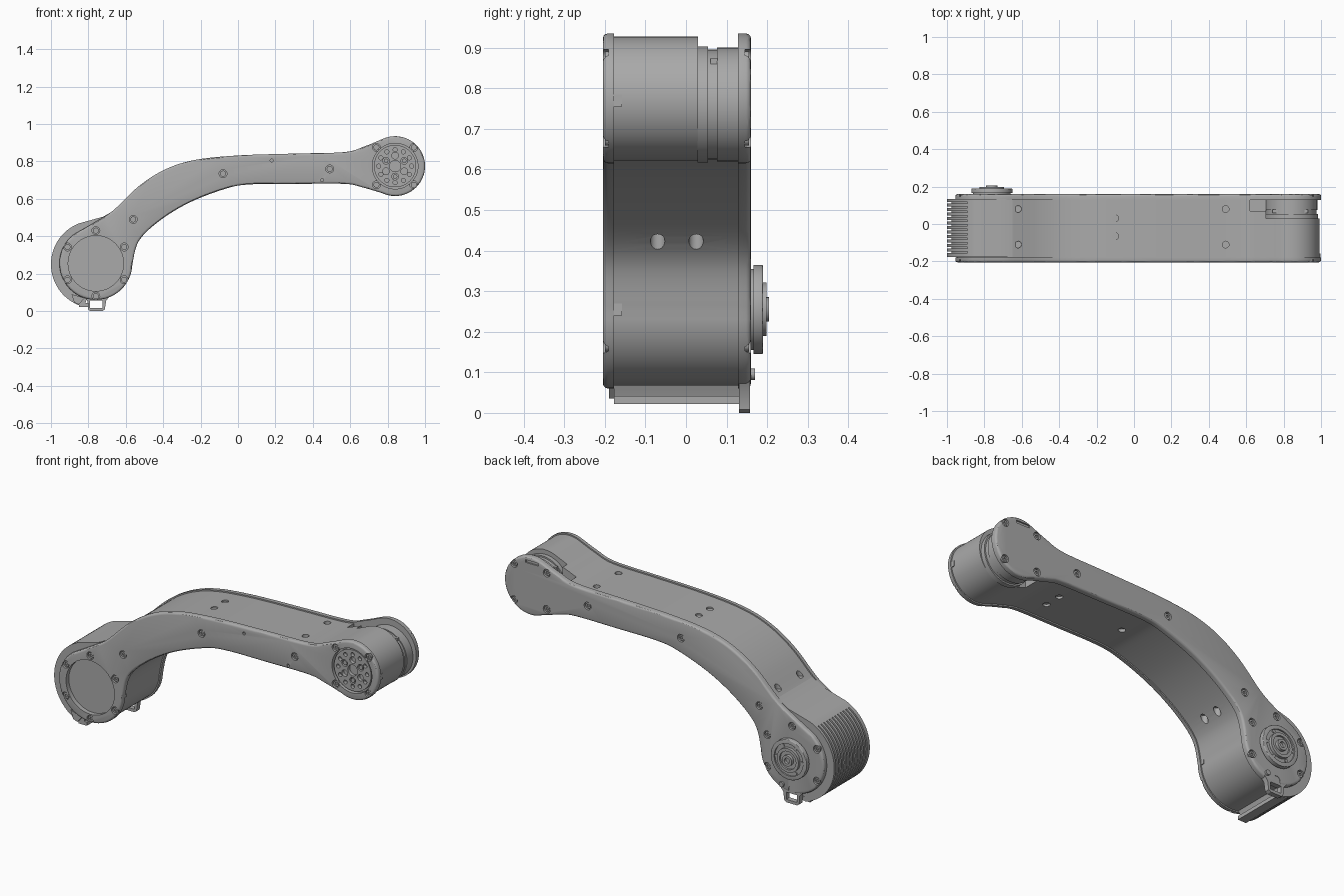
import bpy, bmesh
from math import sin, cos, pi, radians
from mathutils import Vector

if "Cube" in bpy.data.objects:
    bpy.data.objects.remove(bpy.data.objects["Cube"])

GREY = (0.40, 0.40, 0.40, 1)
mat = bpy.data.materials.new("satin grey")
mat.use_nodes = True
mat.diffuse_color = GREY
mat.node_tree.nodes["Principled BSDF"].inputs["Base Color"].default_value = GREY

BASE, TIP = (-0.76, 0.255), (0.84, 0.775)      # the two joint centres (x, z)
FRONT, FRONT_IN, BACK_IN, BACK = -0.205, -0.18, 0.13, 0.16


def arc(c, r, a0, a1, n):
    return [(c[0] + r * cos(radians(a0 + (a1 - a0) * i / n)),
             c[1] + r * sin(radians(a0 + (a1 - a0) * i / n))) for i in range(n + 1)]


def spline(pts, steps=6):
    """Smooth curve through points, first and last used as handles only."""
    out = []
    for i in range(1, len(pts) - 2):
        a, b, c, d = (Vector(p) for p in pts[i - 1:i + 3])
        for k in range(steps):
            t = k / steps
            out.append(tuple(0.5 * (2 * b + (c - a) * t + (2 * a - 5 * b + 4 * c - d) * t * t
                                    + (3 * b - a - 3 * c + d) * t ** 3)))
    return out + [tuple(pts[-2])]


def link_outline(inset=0.0):
    """Counter-clockwise outline of the whole arm."""
    base = arc(BASE, 0.195, 128, 358, 40)
    tip = arc(TIP, 0.16, -115, 115, 40)
    low = [(-0.53, 0.375), (-0.42, 0.482), (-0.26, 0.58), (-0.07, 0.653), (0.06, 0.677),
           (0.32, 0.68), (0.57, 0.68), (0.66, 0.663)]
    top = [(0.68, 0.882), (0.57, 0.85), (0.3, 0.842), (0, 0.832), (-0.23, 0.808),
           (-0.39, 0.757), (-0.53, 0.668), (-0.665, 0.54), (-0.76, 0.478)]
    pts = base[:-1] + spline([base[-2], base[-1]] + low + tip[:2]) + tip[1:-1] \
        + spline(tip[-2:] + top + base[:2])[:-1]
    if not inset:
        return pts
    out = []
    for i, p in enumerate(pts):
        d = Vector(pts[(i + 1) % len(pts)]) - Vector(pts[i - 1])
        d.normalize()
        out.append((p[0] - d.y * inset, p[1] + d.x * inset))
    return out


def add_prism(bm, outline, y0, y1):
    """Extrude an (x, z) outline from y0 to y1."""
    vs = [bm.verts.new((x, y0, z)) for x, z in outline]
    f = bm.faces.new(vs)
    r = bmesh.ops.extrude_face_region(bm, geom=[f])
    bmesh.ops.translate(bm, vec=(0, y1 - y0, 0),
                        verts=[v for v in r["geom"] if isinstance(v, bmesh.types.BMVert)])


def finish(bm, name, bevel=None):
    bmesh.ops.recalc_face_normals(bm, faces=bm.faces)
    if bevel:                                   # round the rim lying at y = bevel[0]
        edges = [e for e in bm.edges if all(abs(v.co.y - bevel[0]) < 1e-5 for v in e.verts)]
        bmesh.ops.bevel(bm, geom=edges, offset=bevel[1], segments=3, profile=0.5, affect="EDGES")
    me = bpy.data.meshes.new(name)
    bm.to_mesh(me)
    bm.free()
    me.materials.append(mat)
    ob = bpy.data.objects.new(name, me)
    bpy.context.collection.objects.link(ob)
    return ob


def prism(name, outlines, y0, y1, bevel=None):
    bm = bmesh.new()
    for o in outlines:
        add_prism(bm, o, y0, y1)
    return finish(bm, name, bevel)


def disc(c, r, n=32):
    return arc(c, r, 0, 360 - 360 / n, n - 1)


def ring(c, r, hole, n, start=0):
    return [disc((c[0] + r * cos(radians(start) + 2 * pi * i / n),
                  c[1] + r * sin(radians(start) + 2 * pi * i / n)), hole, 16) for i in range(n)]


def box(x0, x1, z0, z1):
    return [(x0, z0), (x1, z0), (x1, z1), (x0, z1)]


def cut(ob, cutter):
    m = ob.modifiers.new("cut", "BOOLEAN")
    m.operation, m.solver, m.object = "DIFFERENCE", "EXACT", cutter
    bpy.context.view_layer.objects.active = ob
    bpy.ops.object.modifier_apply(modifier=m.name)
    bpy.data.objects.remove(cutter)


# Bolt positions shared by both side plates
BOLTS = [(-0.56, 0.49), (-0.08, 0.735), (0.49, 0.76)]
BOLTS += [(TIP[0] + sx * 0.1, TIP[1] + sz * 0.1) for sx in (-1, 1) for sz in (-1, 1)]
BOLTS += [(BASE[0] + 0.175 * cos(a), BASE[1] + 0.175 * sin(a))
          for a in (radians(30 + 60 * i) for i in range(6))]
holes = [disc(b, 0.021, 20) for b in BOLTS]


def bolts(name, y0, y1, socket):
    ob = prism(name, [disc(b, 0.016, 16) for b in BOLTS], y0, y1)
    cut(ob, prism("cutter", [disc(b, 0.008, 6) for b in BOLTS], *socket))


# Front side plate with both joint openings
front = prism("front_plate", [link_outline()], FRONT, FRONT_IN + 0.002, (FRONT, 0.012))
cut(front, prism("cutter", holes, FRONT - 0.02, FRONT + 0.014))
cut(front, prism("cutter", [disc(BASE, 0.148, 64), disc(TIP, 0.122, 64)] +
                 [disc(p, 0.008, 12) for p in ((0.18, 0.805), (0.45, 0.70))], FRONT - 0.02, 0))
bolts("front_bolts", FRONT + 0.005, FRONT + 0.016, (FRONT - 0.02, FRONT + 0.012))

# Back side plate with hanging loop
back = prism("back_plate", [link_outline()], BACK_IN - 0.002, BACK, (BACK, 0.012))
cut(back, prism("cutter", holes, BACK - 0.014, BACK + 0.02))
cut(back, prism("cutter", [box(0.79, 0.87, 0.9, 0.915)], BACK - 0.008, BACK + 0.02))
bolts("back_bolts", BACK - 0.016, BACK - 0.005, (BACK - 0.012, BACK + 0.02))
loop = prism("cable_loop", [[(-0.84, 0.1), (-0.806, 0.055), (-0.802, 0.008), (-0.79, 0),
                             (-0.725, 0), (-0.712, 0.008), (-0.705, 0.055), (-0.67, 0.1)]],
             BACK_IN, BACK - 0.002)
cut(loop, prism("cutter", [box(-0.79, -0.724, 0.016, 0.056)], 0, 0.3))

# Central body between the plates
body = prism("body", [link_outline(0.007)], FRONT_IN, BACK_IN)
cut(body, prism("cutter", [box(0.705, 1.1, 0.5, 1)], 0.03, 0.2))
cut(body, prism("cutter", [box(0.62, 0.72, 0.8, 1)], 0.07, 0.2))


def panel_holes(z0, z1, spots, r=0.018):
    bm = bmesh.new()
    for x, y in spots:
        res = bmesh.ops.create_cone(bm, cap_ends=True, segments=20, radius1=r, radius2=r,
                                    depth=z1 - z0)
        bmesh.ops.translate(bm, vec=(x, y, (z0 + z1) / 2), verts=res["verts"])
    return finish(bm, "cutter")


cut(body, panel_holes(0.81, 1, [(0.49, 0.08), (0.49, -0.11), (-0.1, 0.03), (-0.1, -0.065)]))
cut(body, panel_holes(0.56, 0.8, [(-0.62, 0.08), (-0.62, -0.11)]))
cut(body, panel_holes(0.55, 0.7, [(0.49, 0.025), (0.49, -0.07), (0.06, -0.02)]))
cut(body, panel_holes(0.3, 0.45, [(-0.5, 0.025), (-0.5, -0.07)]))

# Stepped motor end at the tip
for i, (y0, y1, r) in enumerate(((0.028, 0.054, 0.143), (0.054, 0.076, 0.135), (0.076, 0.132, 0.14))):
    prism(f"tip_motor_band_{i + 1}", [disc((TIP[0], TIP[1] - 0.015), r, 64)], y0, y1)
prism("tip_clips", [box(x, x + 0.03, 0.81, 0.875) for x in (0.74, 0.9)], 0.06, 0.078)
prism("motor_seam_clips", [box(TIP[0] + 0.135, TIP[0] + 0.156, 0.755, 0.785),
                           box(-0.59, -0.568, 0.24, 0.27)], FRONT_IN, FRONT_IN + 0.022)

# Finned cover around the base motor
C = (-0.765, 0.25)
cover = prism("finned_cover", [arc(C, 0.235, 112, 256, 48) + [(-0.81, 0.06), (-0.7, 0.25), (-0.6, 0.45),
              (-0.65, 0.545), (-0.72, 0.505)]], FRONT_IN + 0.003, BACK_IN + 0.004)
bm = bmesh.new()
slot = arc(C, 0.3, 122, 252, 30) + arc(C, 0.212, 252, 122, 30)
for i in range(12):
    y = -0.155 + i * 0.024
    add_prism(bm, slot, y, y + 0.009)
cut(cover, finish(bm, "cutter"))
prism("cover_lip", [box(-0.85, -0.80, 0.022, 0.042)], FRONT_IN + 0.003, BACK_IN)
prism("cover_hooks", [[(-0.89, 0.09), (-0.875, 0.045), (-0.85, 0.035), (-0.82, 0.07)]],
      FRONT_IN - 0.01, FRONT_IN + 0.02)

# Front joint flanges with hole patterns
flange = prism("base_flange", [disc(BASE, 0.134, 64)], FRONT + 0.008, FRONT_IN + 0.002)
cut(flange, prism("cutter", [disc(BASE, 0.112, 64)], FRONT - 0.02, FRONT + 0.013))
cut(flange, prism("cutter", [disc(BASE, 0.036)] + ring(BASE, 0.069, 0.027, 6, 30)
                  + ring(BASE, 0.098, 0.009, 10), FRONT - 0.02, FRONT_IN + 0.001))
flange = prism("tip_flange", [disc(TIP, 0.113, 64)], FRONT + 0.006, FRONT_IN + 0.002)
cut(flange, prism("cutter", [disc(TIP, 0.03)] + ring(TIP, 0.056, 0.018, 6, 30)
                  + ring(TIP, 0.088, 0.011, 12), FRONT - 0.02, FRONT_IN + 0.001))
prism("tip_flange_screws", ring(TIP, 0.056, 0.012, 3, 30), FRONT + 0.008, FRONT_IN)

# Back pivot hub
prism("hub_neck", [disc(BASE, 0.1, 48)], BACK - 0.002, 0.172)
hub = prism("hub", [disc(BASE, 0.11, 64)], 0.166, 0.19, (0.19, 0.004))
cut(hub, prism("cutter", [disc(BASE, 0.088, 48)], 0.182, 0.3))
boss = prism("hub_boss", [disc(BASE, 0.066, 48)], 0.18, 0.198)
cut(boss, prism("cutter", [disc(BASE, 0.05, 48)], 0.188, 0.3))
cap = prism("hub_cap", [disc(BASE, 0.03)], 0.186, 0.205)
cut(cap, prism("cutter", [disc(BASE, 0.016, 16)], 0.19, 0.3))
prism("hub_screws", ring(BASE, 0.078, 0.009, 6), 0.18, 0.187)
prism("stop_pin", [disc((-0.70, 0.095), 0.014, 16)], BACK - 0.01, 0.17)

# Smooth shading that keeps hard edges
bpy.ops.object.select_all(action="DESELECT")
for ob in bpy.context.scene.objects:
    if ob.type == "MESH" and mat.name in ob.data.materials:
        ob.select_set(True)
        bpy.context.view_layer.objects.active = ob
bpy.ops.object.shade_smooth_by_angle(angle=radians(30))
